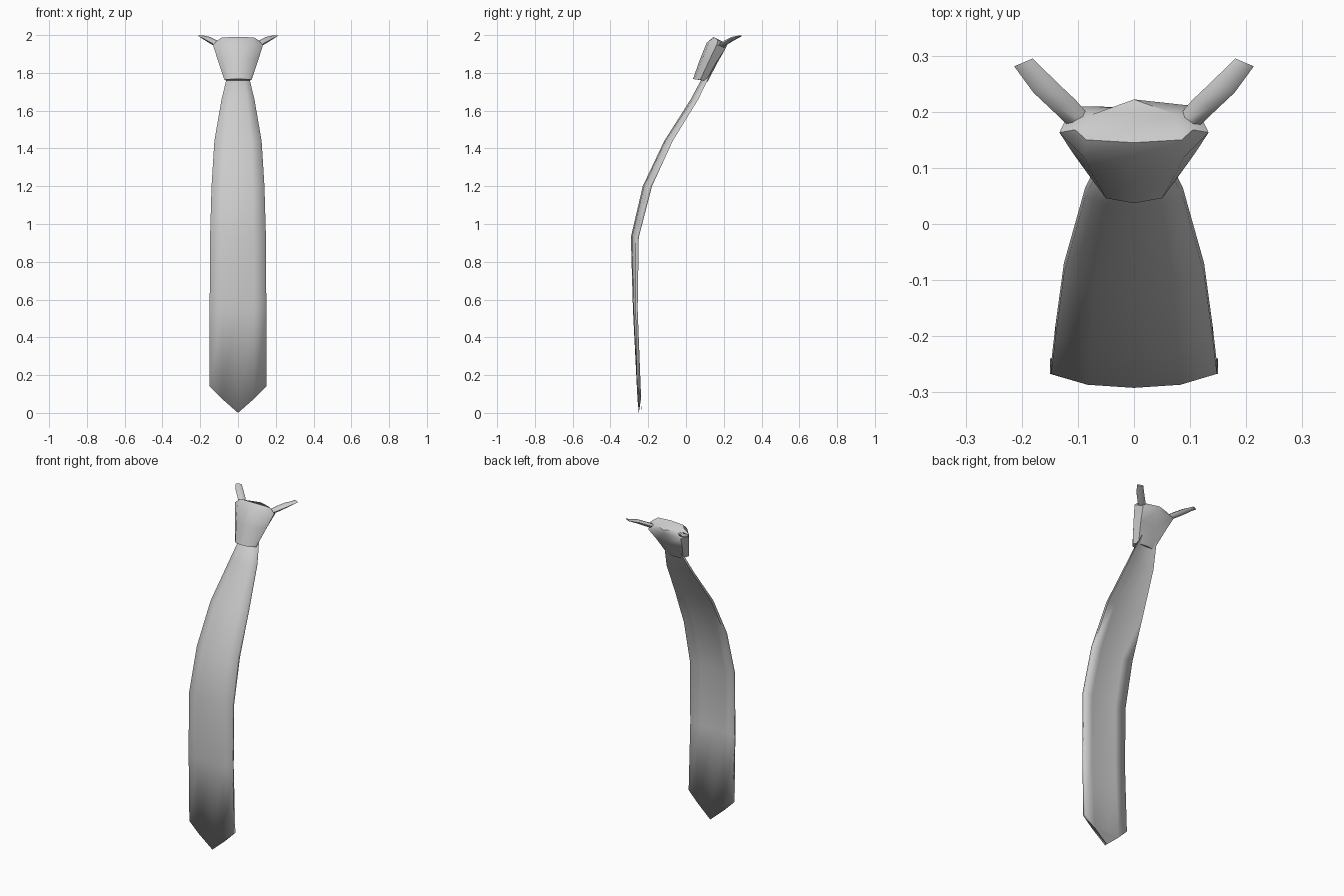
import bpy, bmesh, math
from mathutils import Vector

cube = bpy.data.objects.get("Cube")
if cube:
    bpy.data.objects.remove(cube, do_unlink=True)

# Single cloth colour
cloth = bpy.data.materials.new("grey cloth")
cloth.use_nodes = True
GREY = (0.6, 0.6, 0.6, 1)
cloth.diffuse_color = GREY
cloth.node_tree.nodes["Principled BSDF"].inputs["Base Color"].default_value = GREY


def loft(name, rings, angle):
    """Skin closed rings of equal length, cap both ends, shade smooth."""
    bm = bmesh.new()
    loops = [[bm.verts.new(p) for p in ring] for ring in rings]
    n = len(loops[0])
    for a, b in zip(loops, loops[1:]):
        for i in range(n):
            j = (i + 1) % n
            bm.faces.new((a[i], a[j], b[j], b[i]))
    bm.faces.new(loops[0][::-1])
    bm.faces.new(loops[-1])
    bmesh.ops.recalc_face_normals(bm, faces=bm.faces)
    mesh = bpy.data.meshes.new(name)
    bm.to_mesh(mesh)
    bm.free()
    mesh.materials.append(cloth)
    obj = bpy.data.objects.new(name, mesh)
    bpy.context.collection.objects.link(obj)
    bpy.ops.object.select_all(action='DESELECT')
    obj.select_set(True)
    bpy.context.view_layer.objects.active = obj
    bpy.ops.object.shade_smooth_by_angle(angle=math.radians(angle))
    return obj


def mirrored(half):
    """Complete a ring from its front-centre to back-centre half."""
    return half + [(-x, y, z) for x, y, z in half[-2:0:-1]]


# Blade: height, front y, back y, half width, bow of the edge, pleat depth
rows = [
    (0.55, -0.281, -0.256, 0.150, 0.014, 0),
    (0.93, -0.292, -0.250, 0.148, 0.025, 0),
    (1.20, -0.229, -0.180, 0.140, 0.028, 0),
    (1.44, -0.115, -0.070, 0.125, 0.026, 0),
    (1.66, 0.025, 0.065, 0.087, 0.024, 0.004),
    (1.80, 0.100, 0.133, 0.053, 0.018, 0.010),
]
# Pointed lower end
rings = [mirrored([(0, -0.250, 0.0), (0.085, -0.257, 0.075), (0.150, -0.260, 0.14),
                   (0.150, -0.240, 0.14), (0.085, -0.238, 0.075), (0, -0.236, 0.0)])]
for z, front, back, w, bow, pleat in rows:
    rings.append(mirrored([
        (0, front, z), (w * 0.56, front + bow * 0.22 + pleat, z),
        (w, front + bow, z), (w, back, z),
        (w * 0.56, back - bow * 0.4, z), (0, back - bow * 0.55, z)]))
loft("tie_blade", rings, 100)

# Knot: leaning, flared rings from bottom opening to bevelled top
knot = [
    [(0, .037, 1.768), (.05, .046, 1.766), (.072, .075, 1.763), (.055, .105, 1.757), (0, .115, 1.755)],
    [(0, .075, 1.875), (.072, .085, 1.873), (.108, .125, 1.87), (.088, .163, 1.86), (0, .167, 1.855)],
    [(0, .110, 1.960), (.09, .120, 1.958), (.133, .163, 1.95), (.110, .210, 1.93), (0, .208, 1.935)],
    [(0, .145, 1.990), (.085, .150, 1.988), (.105, .168, 1.975), (.075, .195, 1.965), (0, .222, 1.962)],
]
loft("tie_knot", [mirrored(h) for h in knot], 50)

# Neck straps: short flattened ribbons sweeping out and back
path = [((0.085, 0.170, 1.940), 0.020, 0.012), ((0.125, 0.212, 1.962), 0.023, 0.014),
        ((0.158, 0.243, 1.980), 0.023, 0.012), ((0.197, 0.288, 1.996), 0.018, 0.004)]
across = Vector((0.92, -0.39, 0))
for side, label in ((1, "left"), (-1, "right")):
    rings = []
    for centre, w, t in path:
        ring = []
        for u, v in ((-1, 0), (-0.5, 0.8), (0.5, 0.8), (1, 0), (0.5, -1), (-0.5, -1)):
            p = Vector(centre) + across * u * w + Vector((0, 0, v * t))
            ring.append((p.x * side, p.y, p.z))
        rings.append(ring)
    loft(label + "_neck_strap", rings, 60)
